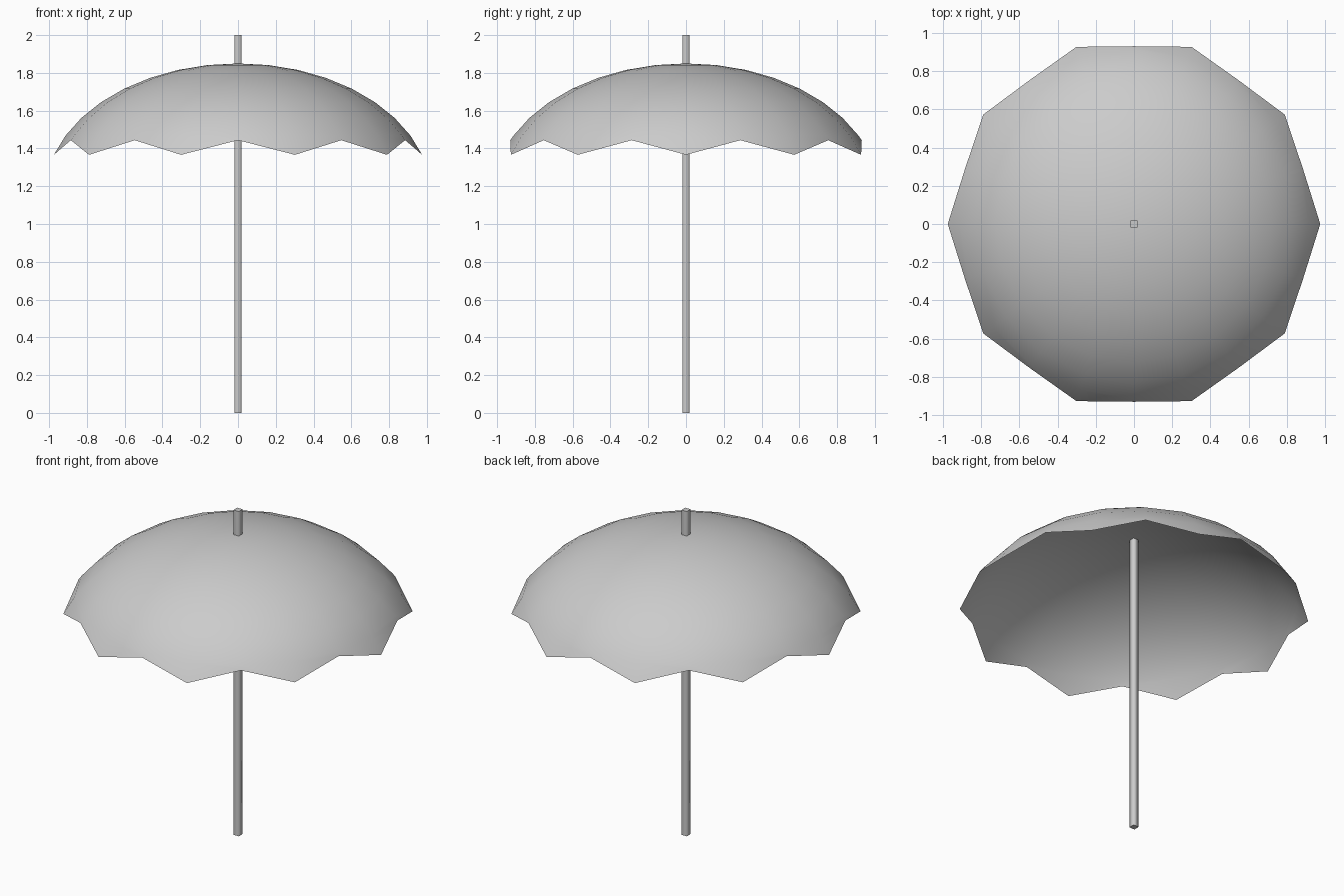
import bpy
import bmesh
from math import sin, cos, pi, radians

cube = bpy.data.objects.get("Cube")
if cube:
    bpy.data.objects.remove(cube, do_unlink=True)

grey = bpy.data.materials.new("plain_grey")
grey.use_nodes = True
grey.diffuse_color = (0.6, 0.6, 0.6, 1)
grey.node_tree.nodes["Principled BSDF"].inputs["Base Color"].default_value = (0.6, 0.6, 0.6, 1)

HEIGHT = 2.0
POLE_WIDTH = 0.037
TOP = 1.85            # crown height of the canopy
RADIUS, RISE = 1.025, 0.70   # half axes of the canopy ellipsoid
RIBS = 10
SEGMENTS = RIBS * 2
RINGS = 8
STEP = radians(9)


def add_object(name, bm):
    mesh = bpy.data.meshes.new(name)
    bm.to_mesh(mesh)
    bm.free()
    mesh.materials.append(grey)
    obj = bpy.data.objects.new(name, mesh)
    bpy.context.collection.objects.link(obj)
    return obj


def dome_point(polar, turn):
    r = RADIUS * sin(polar)
    return (r * cos(turn), r * sin(turn), TOP - RISE * (1 - cos(polar)))


# Canopy: ellipsoid cap whose rim rises between the rib tips
bm = bmesh.new()
crown = bm.verts.new((0, 0, TOP))
previous = None
for k in range(1, RINGS + 1):
    ring = []
    for i in range(SEGMENTS):
        notch = k == RINGS and i % 2 == 1
        polar = radians(65.2) if notch else k * STEP
        ring.append(bm.verts.new(dome_point(polar, 2 * pi * i / SEGMENTS)))
    for i in range(SEGMENTS):
        j = (i + 1) % SEGMENTS
        if previous:
            bm.faces.new((previous[i], ring[i], ring[j], previous[j]))
        else:
            bm.faces.new((crown, ring[i], ring[j]))
    previous = ring
for face in bm.faces:
    face.smooth = True
add_object("canopy", bm)

# Pole: slim square post, sides shaded softly, ends crisp
bm = bmesh.new()
bmesh.ops.create_cube(bm, size=1)
bmesh.ops.scale(bm, vec=(POLE_WIDTH, POLE_WIDTH, HEIGHT), verts=bm.verts)
bmesh.ops.translate(bm, vec=(0, 0, HEIGHT / 2), verts=bm.verts)
bm.normal_update()
for face in bm.faces:
    face.smooth = abs(face.normal.z) < 0.5
for edge in bm.edges:
    edge.smooth = all(f.smooth for f in edge.link_faces)
add_object("pole", bm)
